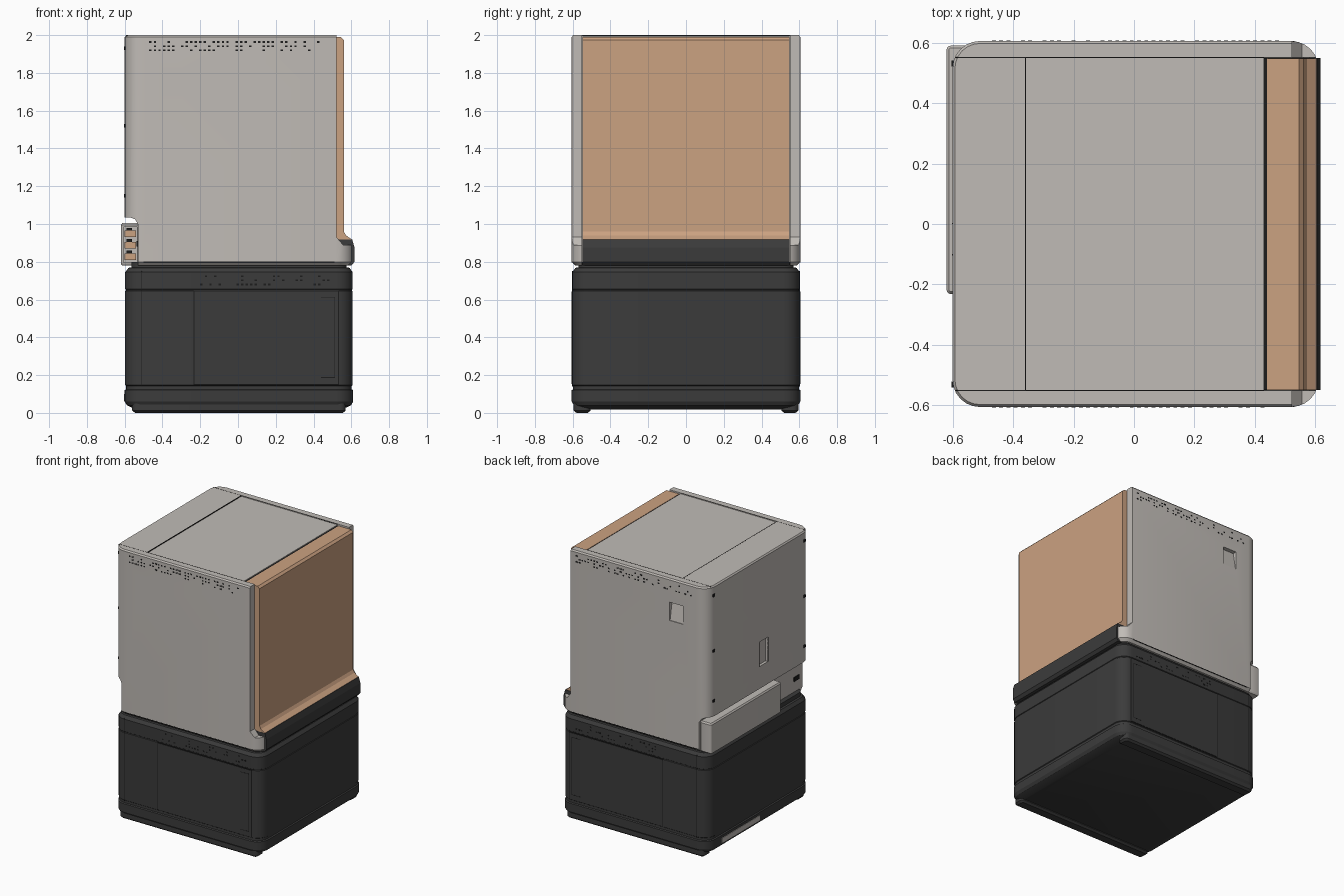
import bpy, bmesh, math, random

cube = bpy.data.objects.get("Cube")
if cube:
    bpy.data.objects.remove(cube, do_unlink=True)
random.seed(4)


def material(name, rgb):
    m = bpy.data.materials.new(name)
    m.use_nodes = True
    col = (*rgb, 1)
    m.diffuse_color = col
    node = next(n for n in m.node_tree.nodes if n.type == 'BSDF_PRINCIPLED')
    node.inputs["Base Color"].default_value = col
    node.inputs["Roughness"].default_value = 0.6
    return m


GREY = material("warm_grey", (0.53, 0.50, 0.47))
ORANGE = material("soft_orange", (0.60, 0.36, 0.22))
DARK = material("charcoal", (0.044, 0.044, 0.044))
BLACK = material("near_black", (0.012, 0.012, 0.012))


def finish(name, bm, mat):
    bmesh.ops.recalc_face_normals(bm, faces=bm.faces)
    me = bpy.data.meshes.new(name)
    bm.to_mesh(me)
    bm.free()
    ob = bpy.data.objects.new(name, me)
    bpy.context.collection.objects.link(ob)
    if mat:
        me.materials.append(mat)
    return ob


def select(ob):
    bpy.ops.object.select_all(action='DESELECT')
    ob.select_set(True)
    bpy.context.view_layer.objects.active = ob


def smooth(ob):
    select(ob)
    bpy.ops.object.shade_smooth_by_angle(angle=math.radians(25))
    return ob


def add_box(bm, x, y, z):
    geo = bmesh.ops.create_cube(bm, size=1)["verts"]
    for v in geo:
        for i, (lo, hi) in enumerate((x, y, z)):
            v.co[i] = (lo + hi) / 2 + v.co[i] * (hi - lo)
    return geo


def box(name, x, y, z, mat=None):
    bm = bmesh.new()
    add_box(bm, x, y, z)
    return finish(name, bm, mat)


def extrude_xz(name, pts, y, mat=None):
    """Side profile in x and z, stretched along y."""
    bm = bmesh.new()
    a, b = [[bm.verts.new((px, yy, pz)) for px, pz in pts] for yy in y]
    bm.faces.new(a)
    bm.faces.new(b)
    for i in range(len(pts)):
        j = (i + 1) % len(pts)
        bm.faces.new((a[i], a[j], b[j], b[i]))
    return finish(name, bm, mat)


def loft(name, x, y, radius, rings, mat, seg=6):
    """Rounded rectangle stacked through (height, inset) rings."""
    bm = bmesh.new()
    loops = []
    for z, inset in rings:
        r = max(radius - inset, 0.005)
        loop = []
        for k, (sx, sy) in enumerate(((1, 1), (-1, 1), (-1, -1), (1, -1))):
            cx = (x[1] - inset - r) if sx > 0 else (x[0] + inset + r)
            cy = (y[1] - inset - r) if sy > 0 else (y[0] + inset + r)
            for s in range(seg + 1):
                a = (k + s / seg) * math.pi / 2
                loop.append(bm.verts.new((cx + r * math.cos(a), cy + r * math.sin(a), z)))
        loops.append(loop)
    n = len(loops[0])
    for a, b in zip(loops, loops[1:]):
        for i in range(n):
            j = (i + 1) % n
            bm.faces.new((a[i], a[j], b[j], b[i]))
    bm.faces.new(loops[0])
    bm.faces.new(loops[-1])
    return finish(name, bm, mat)


def cut(ob, cutter):
    mod = ob.modifiers.new("cut", 'BOOLEAN')
    mod.operation = 'DIFFERENCE'
    mod.solver = 'EXACT'
    mod.object = cutter
    select(ob)
    bpy.ops.object.modifier_apply(modifier=mod.name)
    bpy.data.objects.remove(cutter, do_unlink=True)


X, Y = (-0.60, 0.61), (-0.605, 0.605)

# Dark base: tray, seam, main body, upper band and neck
smooth(loft("base_cabinet", X, Y, 0.09, [
    (0.018, 0.06), (0.04, 0.012), (0.06, 0), (0.12, 0), (0.125, 0.008), (0.143, 0.008),
    (0.147, 0.003), (0.645, 0.003), (0.648, 0.007), (0.652, 0.007), (0.655, 0.003),
    (0.745, 0.003), (0.768, 0.02), (0.77, 0.035), (0.80, 0.035)], DARK))
for side, label in ((-1, "front"), (1, "back")):
    y = sorted((side * 0.505, side * 0.595))
    smooth(loft(label + "_foot_rail", (-0.56, 0.57), y, 0.03,
                [(0, 0.015), (0.012, 0), (0.05, 0)], DARK))

# Grey housing with open front, stepped lip and rear notch
housing = loft("housing", X, Y, 0.09, [
    (0.78, 0.02), (0.80, 0), (1.99, 0), (2.0, 0.008)], GREY)
cut(housing, box("cutter", (0.43, 0.8), (-0.55, 0.55), (0.7, 2.2)))
cut(housing, extrude_xz("cutter", [(0.8, 2.2), (0.522, 2.2), (0.522, 0.93),
                                   (0.556, 0.89), (0.8, 0.89)], (-0.8, 0.8)))
cut(housing, extrude_xz("cutter", [(-0.8, 0.7), (-0.53, 0.7), (-0.53, 1.0), (-0.545, 1.025),
                                   (-0.57, 1.035), (-0.8, 1.035)], (-0.8, 0.8)))
cut(housing, box("cutter", (-0.36, 0.5), (-0.549, 0.549), (1.995, 2.2)))
cut(housing, box("cutter", (-0.7, -0.58), (-0.10, 0.0), (1.20, 1.38)))

# Sloped grip pockets in both side walls
for side in (-1, 1):
    bm = bmesh.new()
    verts = add_box(bm, (-0.40, -0.29), (0.6, 0.7), (1.69, 1.825))
    for v in verts:
        if v.co.y < 0.65 and v.co.z > 1.75:
            v.co.y = 0.575
        v.co.y *= side
    cut(housing, finish("cutter", bm, None))
smooth(housing)

# Orange cover and the dark sill beneath it
extrude_xz("front_cover", [(0.44, 1.99), (0.545, 1.99), (0.56, 1.975), (0.56, 0.96),
                           (0.572, 0.94), (0.603, 0.918), (0.44, 0.918)], (-0.549, 0.547), ORANGE)
extrude_xz("cover_sill", [(0.40, 0.78), (0.60, 0.78), (0.617, 0.80), (0.617, 0.875),
                          (0.605, 0.917), (0.40, 0.917)], (-0.549, 0.549), DARK)
box("cover_gap", (0.42, 0.441), (-0.549, 0.549), (0.92, 1.988), BLACK)

# Rear connector cover with its open end
rear = loft("rear_connector_cover", (-0.62, -0.525), (-0.232, 0.59), 0.015,
            [(0.78, 0.006), (0.79, 0), (0.995, 0), (1.005, 0.008)], GREY, 3)
cut(rear, box("cutter", (-0.607, -0.536), (-0.3, -0.15), (0.795, 0.985)))
smooth(rear)
for z in (0.81, 0.87, 0.93):
    box("connector_block", (-0.60, -0.54), (-0.22, -0.14), (z, z + 0.035), ORANGE)
    box("connector_pin", (-0.59, -0.56), (-0.225, -0.14), (z + 0.035, z + 0.05), BLACK)
box("rear_socket", (-0.537, -0.528), (-0.56, -0.50), (0.88, 0.91), BLACK)

# Rear wall screws, pocket frame and label strip
for y in (-0.53, 0.53):
    for z in (1.15, 1.52, 1.93):
        box("rear_screw", (-0.603, -0.59), (y - 0.01, y + 0.01), (z - 0.01, z + 0.01), BLACK)
for y in (-0.104, 0.0):
    box("pocket_edge", (-0.602, -0.597), (y, y + 0.004), (1.20, 1.38), BLACK)
box("rear_label_strip", (-0.604, -0.597), (0.0, 0.44), (0.06, 0.10), GREY)

# Seams on the roof
for y in (-0.552, 0.549):
    box("roof_side_seam", (-0.59, 0.43), (y, y + 0.003), (1.99, 2.0006), BLACK)
box("roof_cross_seam", (-0.361, -0.357), (-0.55, 0.55), (1.99, 2.0006), BLACK)


def side_plate(name, side, x, z, depth, mat):
    y = sorted((side * 0.59, side * (0.602 + depth)))
    return box(name, x, y, z, mat)


# Access doors and seams on both side walls of the base
for side, label in ((-1, "front"), (1, "back")):
    side_plate(label + "_door_outline", side, (-0.235, 0.535), (0.147, 0.648), 0.001, BLACK)
    side_plate(label + "_door", side, (-0.230, 0.530), (0.152, 0.643), 0.003, DARK)
    side_plate(label + "_base_seam", side, (-0.512, -0.508), (0.14, 0.75), 0.0006, BLACK)
    side_plate(label + "_housing_seam", side, (-0.50, 0.51), (0.797, 0.801), 0.0036, BLACK)
    for z in (0.185, 0.61):
        side_plate(label + "_door_grip_line", side, (0.44, 0.51), (z, z + 0.004), 0.0036, BLACK)
    side_plate(label + "_door_grip_edge", side, (0.51, 0.514), (0.185, 0.614), 0.0036, BLACK)


def vents(name, side, x0, x1, z0, rows, keep, depth):
    """Sparse rows of small vent slots."""
    bm = bmesh.new()
    for row in range(rows):
        z = z0 + row * 0.022
        for i in range(int((x1 - x0) / 0.024)):
            if random.random() < keep:
                x = x0 + i * 0.024
                y = sorted((side * 0.595, side * (0.602 + depth)))
                add_box(bm, (x, x + 0.013), y, (z, z + 0.009))
    finish(name, bm, BLACK)


for side, label in ((-1, "front"), (1, "back")):
    vents(label + "_housing_vents", side, -0.47, 0.51, 1.915, 3, 0.45, 0.004)
    vents(label + "_base_vents", side, -0.20, 0.50, 0.675, 3, 0.3, 0.001)
